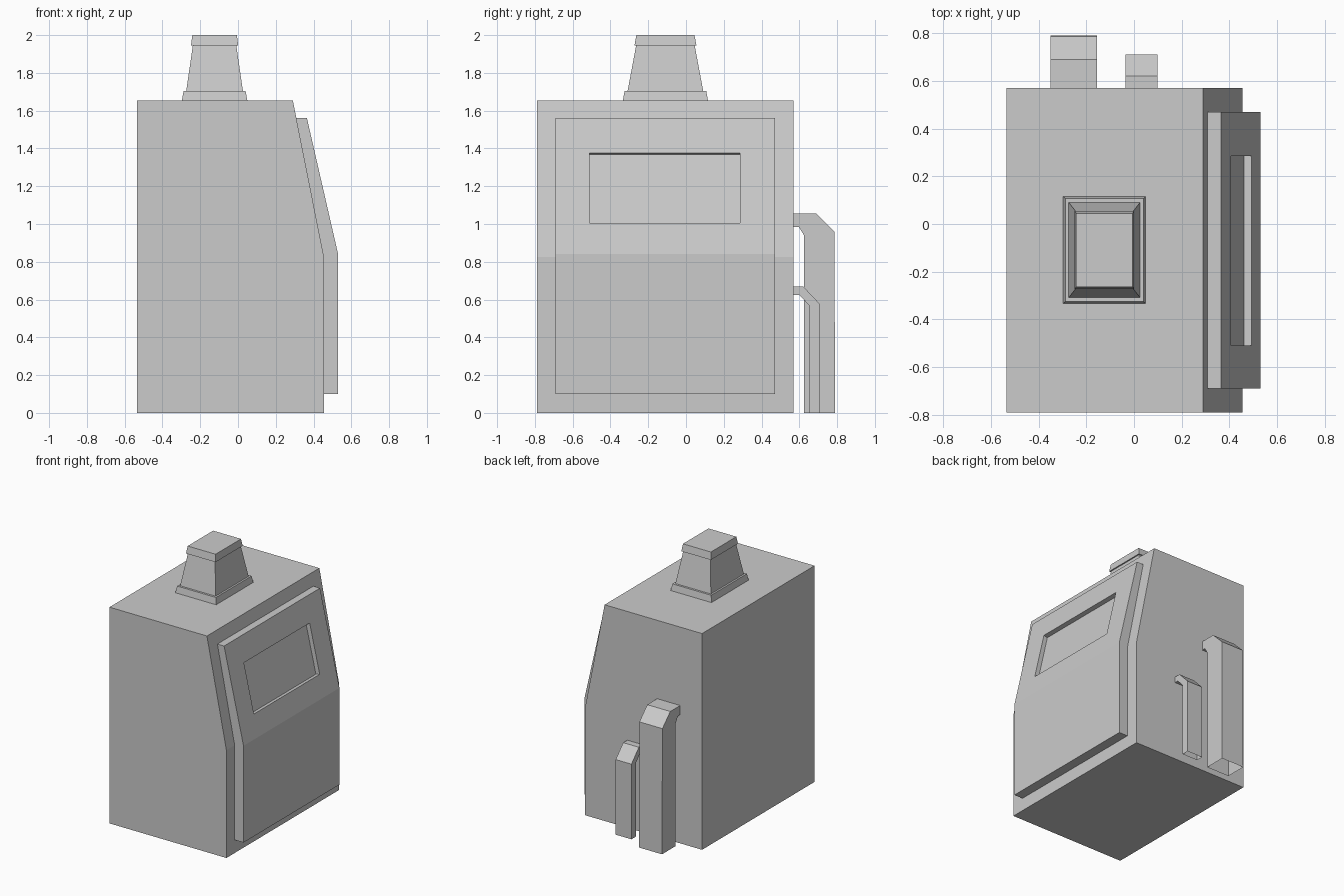
import bpy, bmesh
from mathutils import Vector

if "Cube" in bpy.data.objects:
    bpy.data.objects.remove(bpy.data.objects["Cube"])

grey = bpy.data.materials.new("plain grey")
grey.diffuse_color = (0.6, 0.6, 0.6, 1)
grey.use_nodes = True
grey.node_tree.nodes["Principled BSDF"].inputs["Base Color"].default_value = grey.diffuse_color


def finish(name, bm):
    me = bpy.data.meshes.new(name)
    bm.to_mesh(me)
    bm.free()
    me.materials.append(grey)
    ob = bpy.data.objects.new(name, me)
    bpy.context.collection.objects.link(ob)
    return ob


def prism(points, axis, lo, hi):
    """Extrude a 2D profile along x (profile in yz) or y (profile in xz)."""
    bm = bmesh.new()
    place = (lambda a, b, t: (t, a, b)) if axis == "x" else (lambda a, b, t: (a, t, b))
    rings = [[bm.verts.new(place(a, b, t)) for a, b in points] for t in (lo, hi)]
    n = len(points)
    bm.faces.new(rings[0])
    bm.faces.new(rings[1][::-1])
    for i in range(n):
        j = (i + 1) % n
        bm.faces.new((rings[0][i], rings[1][i], rings[1][j], rings[0][j]))
    bmesh.ops.recalc_face_normals(bm, faces=bm.faces[:])
    return bm


# Cabinet body with sloping upper side
finish("cabinet_body", prism(
    [(-0.535, 0), (0.455, 0), (0.455, 0.825), (0.29, 1.655), (-0.535, 1.655)],
    "y", -0.79, 0.57))

# Raised door panel with a recessed window
bm = prism([(0.45, 0.10), (0.53, 0.10), (0.53, 0.84), (0.365, 1.56),
            (0.304, 1.56), (0.45, 0.825)], "y", -0.69, 0.47)
slope = max((f for f in bm.faces if f.normal.x > 0.9), key=lambda f: f.calc_center_median().z)
normal = slope.normal.copy()
mid = slope.calc_center_median()
bmesh.ops.inset_individual(bm, faces=[slope], thickness=0.1)
for v in slope.verts:
    z = 1.375 if v.co.z > mid.z else 1.005
    y = 0.285 if v.co.y > mid.y else -0.51
    v.co = Vector((0.53 - 0.165 * (z - 0.84) / 0.72, y, z))
pane = bmesh.ops.extrude_discrete_faces(bm, faces=[slope])["faces"][0]
bmesh.ops.translate(bm, verts=pane.verts[:], vec=normal * -0.033)
bmesh.ops.recalc_face_normals(bm, faces=bm.faces[:])
finish("door_panel", bm)


# Chimney: three tapered blocks (half widths bottom/top)
def frustum(name, z0, z1, hx0, hy0, hx1, hy1):
    bm = bmesh.new()
    bmesh.ops.create_cube(bm, size=2)
    for v in bm.verts:
        top = v.co.z > 0
        hx, hy = (hx1, hy1) if top else (hx0, hy0)
        v.co = Vector((-0.124 + v.co.x * hx, -0.109 + v.co.y * hy, z1 if top else z0))
    finish(name, bm)


frustum("chimney_base", 1.655, 1.705, 0.173, 0.225, 0.164, 0.216)
frustum("chimney_stack", 1.705, 1.945, 0.150, 0.200, 0.115, 0.155)
frustum("chimney_cap", 1.945, 2.0, 0.125, 0.164, 0.118, 0.154)


# Bent pipes on the back wall, open at the lower end
def pipe(name, points, x0, x1):
    bm = prism(points, "x", x0, x1)
    caps = [f for f in bm.faces
            if all(abs(v.co.z) < 1e-4 for v in f.verts)]
    bmesh.ops.delete(bm, geom=caps, context="FACES")
    finish(name, bm)


pipe("large_pipe", [(0.57, 1.055), (0.69, 1.055), (0.785, 0.96), (0.79, 0),
                    (0.625, 0), (0.625, 0.94), (0.597, 0.985), (0.57, 0.985)], -0.35, -0.155)
pipe("small_pipe", [(0.57, 0.67), (0.62, 0.67), (0.71, 0.575), (0.71, 0),
                    (0.655, 0), (0.655, 0.565), (0.6, 0.625), (0.57, 0.625)], -0.035, 0.098)
